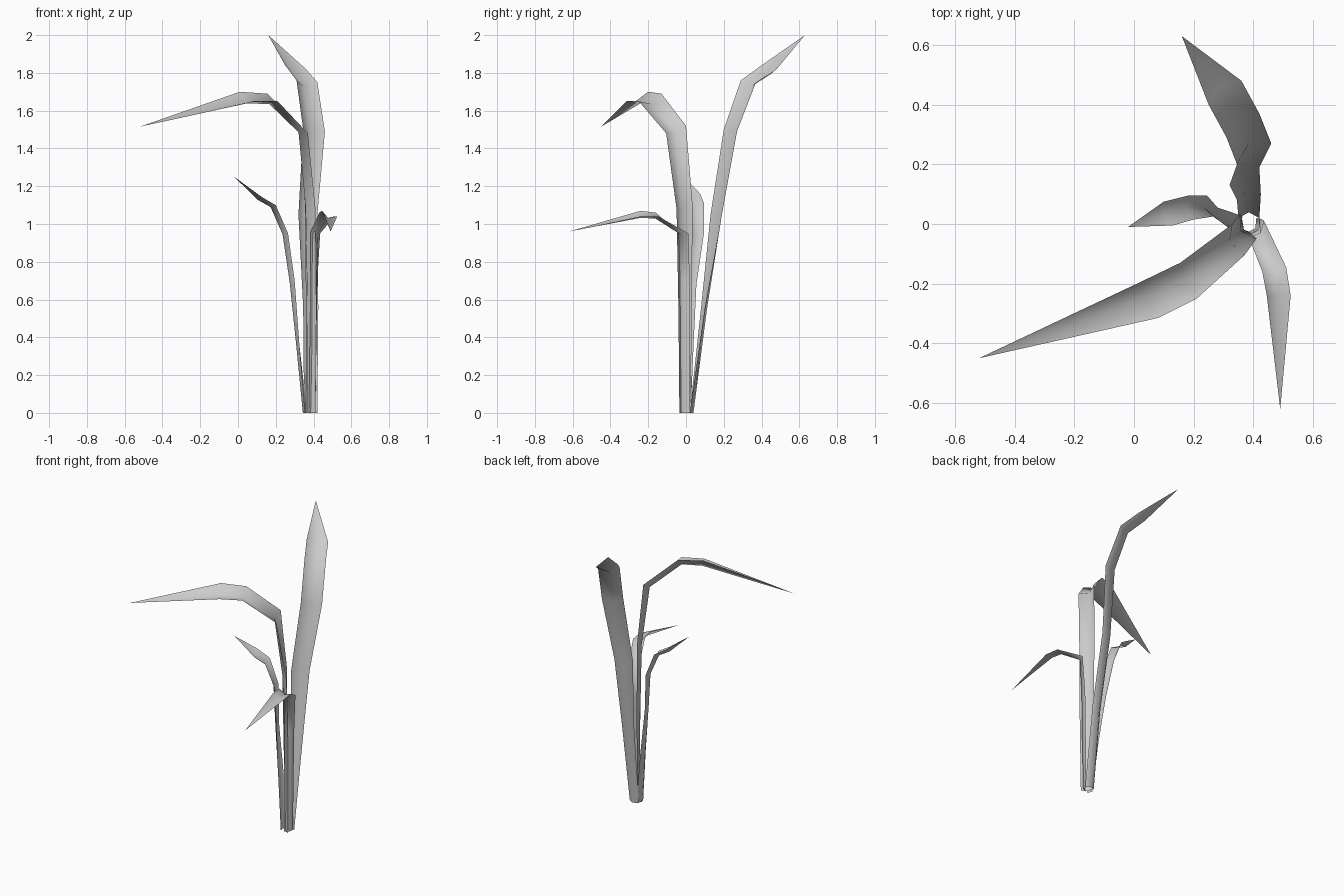
import bpy
from mathutils import Vector


def leaf(name, stations, tip, fold):
    """Folded blade: pairs of edge points, keel offset away from the fold, pointed tip."""
    edges = [(Vector(s[:3]), Vector(s[3:])) for s in stations]
    mids = [(a + b) / 2 for a, b in edges]
    path = mids + [Vector(tip)]
    verts, faces = [], []
    for i, (a, b) in enumerate(edges):
        tangent = (path[i + 1] - mids[i]).normalized()
        if i:
            tangent += (mids[i] - mids[i - 1]).normalized()
        normal = tangent.cross(b - a).normalized()
        depth = fold * (b - a).length
        keel = mids[i] + normal * depth
        keel.z = max(keel.z, 0)
        verts += [a, keel, b]
    for i in range(len(edges) - 1):
        for k in (0, 1):
            p = 3 * i + k
            faces.append((p, p + 1, p + 4, p + 3))
    n = len(verts)
    verts.append(Vector(tip))
    faces += [(n - 3, n - 2, n), (n - 2, n - 1, n)]
    mesh = bpy.data.meshes.new(name)
    mesh.from_pydata(verts, [], faces)
    mesh.shade_smooth()
    obj = bpy.data.objects.new(name, mesh)
    bpy.context.collection.objects.link(obj)
    return obj


# Tall upright leaf at the back
leaf("back_leaf", [
    (.35, .02, 0, .42, .02, 0),
    (.345, .08, .56, .425, .10, .56),
    (.32, .13, 1.05, .42, .19, 1.05),
    (.345, .20, 1.50, .46, .27, 1.49),
    (.31, .29, 1.76, .42, .37, 1.75),
    (.25, .40, 1.84, .36, .48, 1.82),
], (.16, .63, 2.0), .28)

# Tall leaf arching over to the front left
leaf("arching_leaf", [
    (.41, -.035, 0, .36, .025, 0),
    (.415, -.04, .55, .36, .03, .55),
    (.41, -.05, 1.08, .355, .035, 1.10),
    (.37, -.105, 1.48, .33, .0, 1.52),
    (.21, -.25, 1.65, .155, -.13, 1.69),
    (.08, -.315, 1.65, .01, -.20, 1.70),
], (-.52, -.45, 1.515), .28)

# Short leaf leaning left
leaf("left_leaf", [
    (.355, -.035, 0, .365, .025, 0),
    (.325, -.02, .36, .325, .04, .36),
    (.30, .0, .70, .28, .055, .68),
    (.265, .025, .95, .245, .095, .95),
    (.20, .015, 1.10, .18, .095, 1.11),
    (.13, -.005, 1.14, .10, .075, 1.16),
], (-.02, -.01, 1.25), .28)

# Short leaf bending to the front right
leaf("right_leaf", [
    (.41, .02, 0, .375, -.03, 0),
    (.415, .02, .36, .38, -.035, .36),
    (.42, .02, .70, .385, -.035, .70),
    (.435, .012, .95, .385, -.045, .96),
    (.51, -.145, 1.04, .43, -.16, 1.06),
    (.525, -.24, 1.04, .445, -.24, 1.07),
], (.49, -.62, .96), .28)
